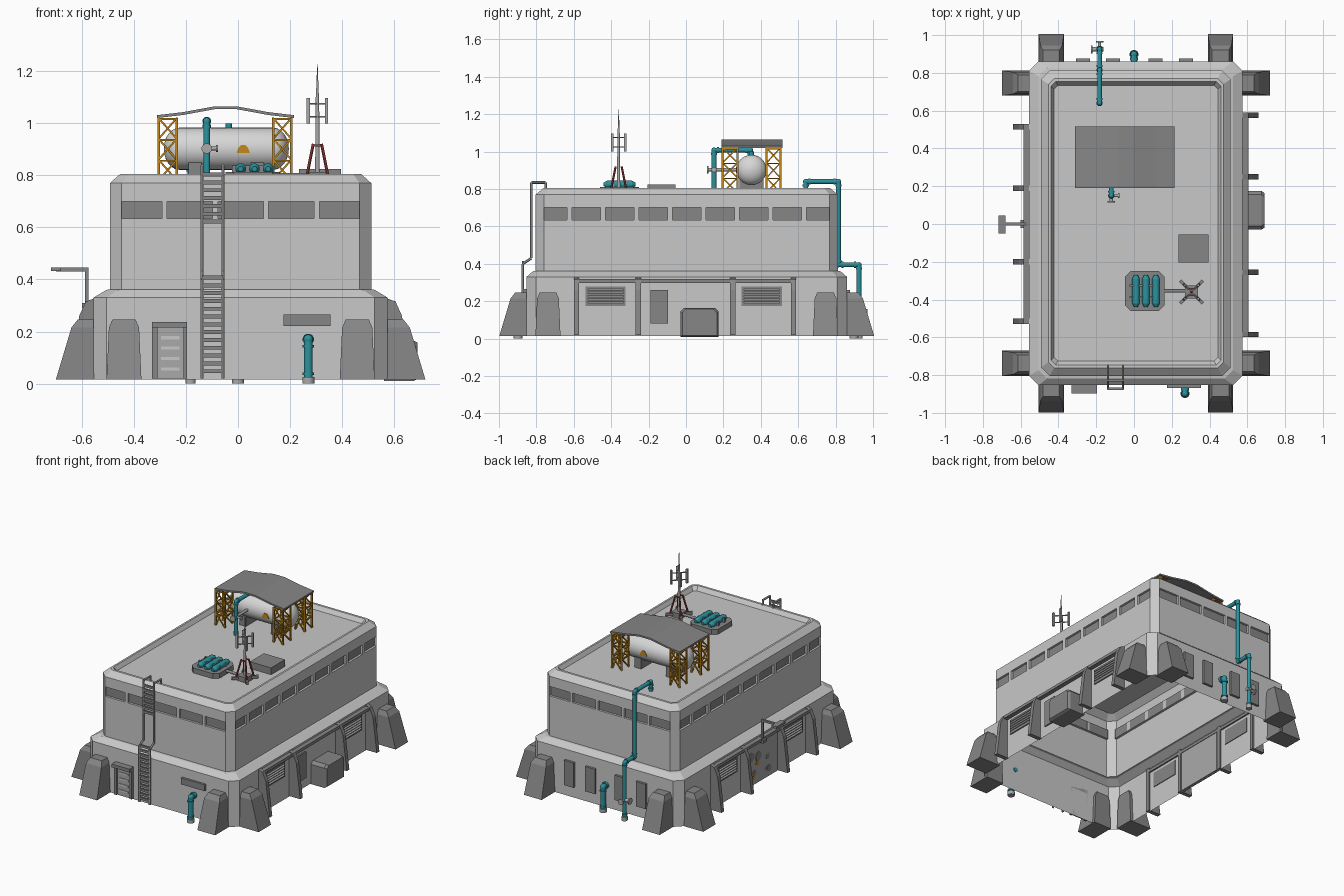
import bpy, bmesh, math, random
from mathutils import Vector

cube = bpy.data.objects.get("Cube")
if cube:
    bpy.data.objects.remove(cube)
random.seed(4)


def material(name, *rgb):
    m = bpy.data.materials.new(name)
    m.use_nodes = True
    m.diffuse_color = (*rgb, 1)
    m.node_tree.nodes["Principled BSDF"].inputs["Base Color"].default_value = (*rgb, 1)
    return m


WALL = material("pale concrete", .58, .58, .58)
DARK = material("dark grey", .24, .24, .24)
METAL = material("mid grey metal", .4, .4, .4)
TANK = material("tank white", .68, .68, .68)
TEAL = material("teal paint", .025, .29, .34)
ORANGE = material("amber paint", .55, .25, .01)
RED = material("red paint", .3, .05, .045)


def loft(bm, rings, caps=(True, True)):
    """Join equal rings of points into a skin; returns nothing."""
    loops = [[bm.verts.new(p) for p in ring] for ring in rings]
    for a, b in zip(loops, loops[1:]):
        for i in range(len(a)):
            j = (i + 1) % len(a)
            bm.faces.new((a[i], a[j], b[j], b[i]))
    for use, loop in zip(caps, (loops[0], loops[-1])):
        if use:
            bm.faces.new(loop)


def box(bm, x0, x1, y0, y1, z0, z1):
    loft(bm, [[(x0, y0, z), (x1, y0, z), (x1, y1, z), (x0, y1, z)] for z in (z0, z1)])


def rod(bm, a, b, r, r2=None, sides=12):
    a, b = Vector(a), Vector(b)
    q = (b - a).to_track_quat("Z", "Y")
    ring = [Vector((math.cos(t), math.sin(t), 0)) for t in
            (math.tau * (i + .5) / sides for i in range(sides))]
    loft(bm, [[p + q @ (v * s) for v in ring] for p, s in ((a, r), (b, r if r2 is None else r2))])


def pipe(bm, points, r):
    """Tube with ball elbows and collars beside each bend."""
    points = [Vector(p) for p in points]
    for a, b in zip(points, points[1:]):
        rod(bm, a, b, r)
        d = (b - a).normalized()
        for p in (a + d * r * 1.6, b - d * r * 1.6):
            rod(bm, p - d * .005, p + d * .005, r * 1.3)
    for p in points[1:-1]:
        ball = bmesh.ops.create_uvsphere(bm, u_segments=12, v_segments=8, radius=r * 1.08)
        bmesh.ops.translate(bm, verts=ball["verts"], vec=p)


def finish(bm, name, *mats, smooth=False):
    bmesh.ops.recalc_face_normals(bm, faces=bm.faces)
    mesh = bpy.data.meshes.new(name)
    bm.to_mesh(mesh)
    bm.free()
    for m in mats:
        mesh.materials.append(m)
    ob = bpy.data.objects.new(name, mesh)
    bpy.context.collection.objects.link(ob)
    if smooth:
        mesh.shade_smooth()
        mesh.set_sharp_from_angle(angle=math.radians(40))
    return ob


def boxes(name, mat, *specs):
    bm = bmesh.new()
    for s in specs:
        box(bm, *s)
    finish(bm, name, mat)


# Building shell: two tiers, sloped ledge, parapet and sunken roof, open below
CX, CY, HX, HY = .01, .004, .565, .857


def octagon(hx, hy, c, z):
    pts = [(hx - c, -hy), (hx, c - hy), (hx, hy - c), (hx - c, hy),
           (c - hx, hy), (-hx, hy - c), (-hx, c - hy), (c - hx, -hy)]
    return [(CX + x, CY + y, z) for x, y in pts]


ux, uy, low, high = .502, .808, .635, .7
bm = bmesh.new()
loft(bm, [octagon(HX, HY, .05, .015), octagon(HX, HY, .05, .33), octagon(.515, .823, .045, .36),
          octagon(ux, uy, .045, .362), octagon(ux, uy, .045, low), octagon(ux, uy, .045, high),
          octagon(ux, uy, .045, .77), octagon(.463, .766, .03, .805), octagon(.45, .75, .025, .805),
          octagon(.434, .73, .02, .778)], caps=(False, True))
bmesh.ops.recalc_face_normals(bm, faces=bm.faces)
band = [f for f in bm.faces if low < f.calc_center_median().z < high
        and max(abs(f.normal.x), abs(f.normal.y)) > .99]
bmesh.ops.inset_individual(bm, faces=band, thickness=0, depth=-.015)
for f in band:
    f.material_index = 1
finish(bm, "building_shell", WALL, DARK)

# Mullions dividing the recessed window bands
bm = bmesh.new()
for s in (-1, 1):
    for i in range(4):
        x = CX + (i - 1.5) * .195
        y = CY + s * (uy - .008)
        box(bm, x - .01, x + .01, y - .008, y + .008, low, high)
    for i in range(8):
        y = CY + (i - 3.5) * .179
        x = CX + s * (ux - .008)
        box(bm, x - .008, x + .008, y - .014, y + .014, low, high)
finish(bm, "window_mullions", WALL)

# Sloped buttresses around the four corners
bm = bmesh.new()
levels = [(.145, .067, .015), (.085, .058, .215), (.06, .044, .247)]
for sx in (-1, 1):
    for sy in (-1, 1):
        for origin, out in (((CX + sx * .448, CY + sy * HY), Vector((0, sy))),
                            ((CX + sx * HX, CY + sy * .742), Vector((sx, 0)))):
            o, side = Vector(origin), Vector((-out.y, out.x))
            loft(bm, [[(*(o + out * d + side * w), z) for d, w in
                       ((-.02, -w), (depth, -w), (depth, w), (-.02, w))] for depth, w, z in levels])
finish(bm, "buttresses", DARK)


# Side bays: fins, header beam and louvred vents
def side_bay(name, s, ys, vents):
    wall = CX + s * HX
    bm = bmesh.new()
    profile = [(-.01, .33), (.03, .315), (.055, .26), (.085, .02), (-.01, .02)]
    for y in ys:
        loft(bm, [[(wall + s * d, y + t, z) for d, z in profile] for t in (-.014, .014)])
    box(bm, *sorted((wall - s * .01, wall + s * .03)), ys[0], ys[-1], .298, .318)
    finish(bm, name + "_fins", DARK)
    frame, slats = bmesh.new(), bmesh.new()
    for y in vents:
        box(frame, *sorted((wall - s * .005, wall + s * .008)), y - .107, y + .107, .175, .278)
        for i in range(5):
            z = .19 + i * .017
            loft(slats, [[(wall + s * d, y + t, z + h) for d, h in
                          ((.007, .009), (.016, 0), (.007, .004))] for t in (-.095, .095)])
    finish(frame, name + "_vent_frames", DARK)
    finish(slats, name + "_vent_slats", METAL)


side_bay("left", 1, (-.585, -.255, .25, .575), (-.43, .405))
side_bay("right", -1, (-.515, -.2, .19, .515), (-.355, .355))

# Left side cabinet and panel
bm = bmesh.new()
shape = [(-.03, .01), (.175, .01), (.175, .145), (.155, .165), (-.01, .165), (-.03, .145)]
loft(bm, [[(x, y, z) for y, z in shape] for x in (.56, .675)]
     + [[(.69, .0725 + (y - .0725) * .9, .09 + (z - .09) * .9) for y, z in shape]])
finish(bm, "side_cabinet", DARK)
boxes("side_panel", DARK, (.56, .585, -.19, -.095, .08, .26))

# Right side gate with worn patches
gate = CX - HX
boxes("gate", METAL, (gate - .012, gate + .01, -.18, .17, .02, .295))
for name, mat, count in (("gate_patches", DARK, 8), ("gate_rust", ORANGE, 2)):
    bm = bmesh.new()
    for i in range(count):
        y, z, r = random.uniform(-.13, .12), random.uniform(.06, .25), random.uniform(.015, .035)
        rod(bm, (gate, y, z), (gate - .0135 - i * .0002, y, z), r, sides=7)
    finish(bm, name, mat)

# Overhanging lamp above the gate
boxes("gate_lamp", DARK, (-.6, -.55, -.02, .02, .29, .31), (-.588, -.574, -.007, .007, .29, .445),
      (-.7, -.574, -.007, .007, .431, .445), (-.718, -.68, -.05, .045, .432, .446))

# Front door, hood, sign plate
front = CY - HY
boxes("front_door", METAL, (-.31, -.21, front - .012, front, .02, .215))
boxes("door_frame", DARK, (-.33, -.31, front - .02, front, .02, .215),
      (-.21, -.195, front - .02, front, .02, .215), (-.33, -.195, front - .045, front, .215, .237))
boxes("door_ribs", WALL, *[(-.295, -.225, front - .016, front, z, z + .012)
                           for z in (.05, .09, .13, .17)])
boxes("sign_plate", DARK, (.175, .355, front - .015, front, .222, .266))

# Back wall panels
back = CY + HY
boxes("back_panels", DARK, *[(x - .037, x + .037, back - .005, back + .016, .09, .26)
                             for x in (-.27, -.11, .115, .275)])

# Ladder following both tiers
rails, rungs = bmesh.new(), bmesh.new()
path = [(-.872, .02), (-.872, .4), (-.827, .43), (-.827, .835), (-.75, .835), (-.75, .785)]
for x in (-.138, -.058):
    for a, b in zip(path, path[1:]):
        rod(rails, (x, *a), (x, *b), .007, sides=6)
for y, start, count in ((-.872, .04, 13), (-.827, .615, 7)):
    for i in range(count):
        z = start + i * .03
        box(rungs, -.138, -.058, y - .006, y + .006, z, z + .015)
finish(rails, "ladder_rails", METAL)
finish(rungs, "ladder_rungs", DARK)

# Ground pipes on the front and back, and the tall roof drain pipe
bm, feet = bmesh.new(), bmesh.new()
for x, s in ((.27, -1), (0, 1)):
    y = s * .898
    pipe(bm, [(x, y, .01), (x, y, .17), (x, s * .85, .17)], .017)
    rod(feet, (x, y, 0), (x, y, .025), .024)
DX = -.182
pipe(bm, [(DX, .64, .775), (DX, .64, .84), (DX, .815, .84), (DX, .815, .395),
          (DX, .925, .395), (DX, .925, .02)], .013)
rod(feet, (DX, .925, 0), (DX, .925, .025), .02)
finish(bm, "wall_pipes", TEAL, smooth=True)
rod(feet, (DX, .925, .14), (DX, .965, .14), .008)
rod(feet, (DX, .962, .14), (DX, .97, .14), .02)
rod(feet, (DX - .04, .925, .14), (DX + .02, .925, .14), .012)
rod(feet, (DX - .045, .925, .14), (DX - .037, .925, .14), .022)
finish(feet, "pipe_feet_and_valves", METAL, smooth=True)

# Storage tank with domed ends, saddles and warning plates
TX, TY, TZ, R = -.045, .35, .902, .081
bm = bmesh.new()
stations = [(s * (.18 + .06 * math.sin(t)), R * max(math.cos(t), .05))
            for s in (-1, 1) for t in [math.pi / 2 * k / 6 for k in range(7)]]
stations.sort(key=lambda p: p[0])
loft(bm, [[(TX + x, TY + r * math.cos(a), TZ + r * math.sin(a)) for a in
           [math.tau * i / 32 for i in range(32)]] for x, r in stations])
finish(bm, "storage_tank", TANK, smooth=True)
boxes("tank_saddles", DARK, *[(TX + x - .025, TX + x + .025, TY - .065, TY + .065, .775, .85)
                              for x in (-.12, .12)])
bm = bmesh.new()
sign = [(-.026, -.014), (.026, -.014), (.02, .004), (.008, .018), (-.008, .018), (-.02, .004)]
for s in (-1, 1):
    loft(bm, [[(.02 + x, TY + s * d, TZ - .003 + z) for x, z in sign] for d in (R - .005, R + .003)])
finish(bm, "warning_plates", ORANGE)

# Four lattice towers
bm = bmesh.new()
for x0, x1 in ((-.305, -.235), (.135, .205)):
    for y0, y1 in ((.195, .275), (.43, .505)):
        corners = [(x0, y0), (x1, y0), (x1, y1), (x0, y1)]
        zs = [.78, .86, .94, 1.02]
        for i, c in enumerate(corners):
            n = corners[(i + 1) % 4]
            rod(bm, (*c, zs[0]), (*c, zs[-1]), .007, sides=4)
            for k, (a, b) in enumerate(zip(zs, zs[1:])):
                rod(bm, (*c, b - .004), (*n, b - .004), .005, sides=4)
                p, q = (c, n) if k % 2 else (n, c)
                rod(bm, (*p, a), (*q, b), .005, sides=4)
finish(bm, "lattice_towers", ORANGE)

# Folded canopy
bm = bmesh.new()
fold = [(-.312, 1.02), (-.21, 1.032), (-.09, 1.054), (-.005, 1.054), (.115, 1.032), (.215, 1.02)]
outline = fold + [(x, z + .011) for x, z in reversed(fold)]
loft(bm, [[(x, y, z) for x, z in outline] for y in (.19, .515)])
finish(bm, "canopy", DARK)

# Tank feed pipe with valve
bm = bmesh.new()
pipe(bm, [(-.12, .15, .775), (-.12, .15, 1.008), (-.12, .345, 1.008), (-.12, .345, .97)], .013)
rod(bm, (-.035, TY, .97), (-.035, TY, 1), .013)
finish(bm, "tank_feed_pipe", TEAL, smooth=True)
bm = bmesh.new()
rod(bm, (-.12, .12, .903), (-.12, .28, .903), .009)
rod(bm, (-.12, .113, .903), (-.12, .121, .903), .02)
rod(bm, (-.12, .15, .903), (-.08, .15, .903), .007)
rod(bm, (-.085, .15, .903), (-.077, .15, .903), .014)
finish(bm, "feed_valve", METAL, smooth=True)

# Roof hatch and bottle rack
boxes("roof_hatch", DARK, (.235, .395, -.205, -.055, .775, .825))
RX, RY = .057, -.355
bm = bmesh.new()
rack = [(x - CX + RX, y - CY + RY, 0) for x, y, z in octagon(.105, .105, .03, 0)]
loft(bm, [[(x, y, z) for x, y, _ in rack] for z in (.775, .812)])
for y in (-.325, -.388):
    box(bm, RX - .08, RX + .08, y - .005, y + .005, .81, .838)
rod(bm, (.15, RY, .8), (.3, RY, .8), .009)
finish(bm, "bottle_rack", DARK)
bm = bmesh.new()
for x in (.01, .063, .116):
    rod(bm, (x, -.29, .825), (x, -.42, .825), .021)
    rod(bm, (x, -.29, .825), (x, -.27, .825), .021, .01)
    rod(bm, (x, -.42, .825), (x, -.44, .825), .021, .01)
finish(bm, "gas_bottles", TEAL, smooth=True)

# Antenna: feet, braces, tapered mast and panels
AX, AY = .305, -.36
base, braces, mast = bmesh.new(), bmesh.new(), bmesh.new()
box(base, AX - .035, AX + .035, AY - .035, AY + .035, .775, .812)
rod(mast, (AX, AY, .8), (AX, AY, 1.1), .009, .007)
rod(mast, (AX, AY, 1.1), (AX, AY, 1.225), .006, .001)
for dx in (-1, 1):
    for dy in (-1, 1):
        at = lambda d, z: (AX + dx * d, AY + dy * d, z)
        rod(base, at(.02, .795), at(.06, .795), .012, sides=4)
        rod(braces, at(.04, .8), at(.016, .92), .006, sides=6)
        rod(braces, at(.018, .915), (AX - dx * .018, AY + dy * .018, .915), .005, sides=4)
        rod(mast, at(.035, 1), at(.035, 1.097), .009, sides=4)
        for z in (1.025, 1.075):
            rod(mast, at(0, z), at(.035, z), .004, sides=4)
finish(base, "antenna_base", DARK)
finish(braces, "antenna_braces", RED)
finish(mast, "antenna_mast", METAL)
